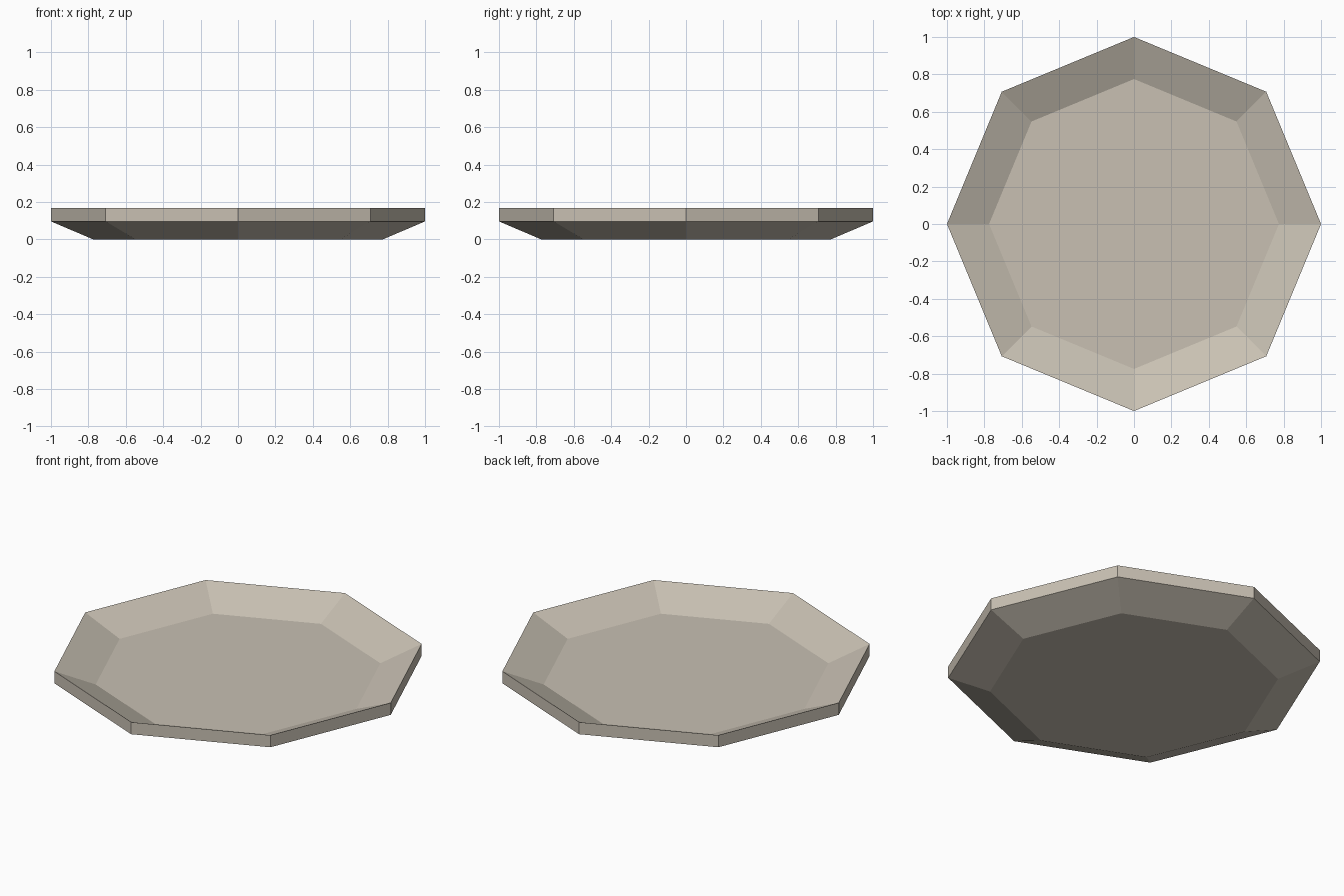
import bpy, bmesh, math

if "Cube" in bpy.data.objects:
    bpy.data.objects.remove(bpy.data.objects["Cube"])

# One flat stone colour
mat = bpy.data.materials.new("warm_grey_stone")
mat.diffuse_color = (0.58, 0.53, 0.45, 1)
mat.use_nodes = True
mat.node_tree.nodes["Principled BSDF"].inputs["Base Color"].default_value = mat.diffuse_color

SIDES = 8
# Profile (radius, z): underside, outer rim wall, inner slope, floor
PROFILE = [(0.775, 0.0), (1.0, 0.096), (1.0, 0.167), (0.775, 0.071)]

bm = bmesh.new()
rings = []
for r, z in PROFILE:
    rings.append([bm.verts.new((r * math.cos(2 * math.pi * i / SIDES),
                                r * math.sin(2 * math.pi * i / SIDES), z))
                  for i in range(SIDES)])

# Walls between successive rings
for a, b in zip(rings, rings[1:]):
    for i in range(SIDES):
        j = (i + 1) % SIDES
        bm.faces.new((a[i], a[j], b[j], b[i]))

# Underside and dish floor
bm.faces.new(rings[0][::-1])
bm.faces.new(rings[-1])
bmesh.ops.recalc_face_normals(bm, faces=bm.faces)

mesh = bpy.data.meshes.new("octagonal_dish")
bm.to_mesh(mesh)
bm.free()
mesh.materials.append(mat)
dish = bpy.data.objects.new("octagonal_dish", mesh)
bpy.context.collection.objects.link(dish)
